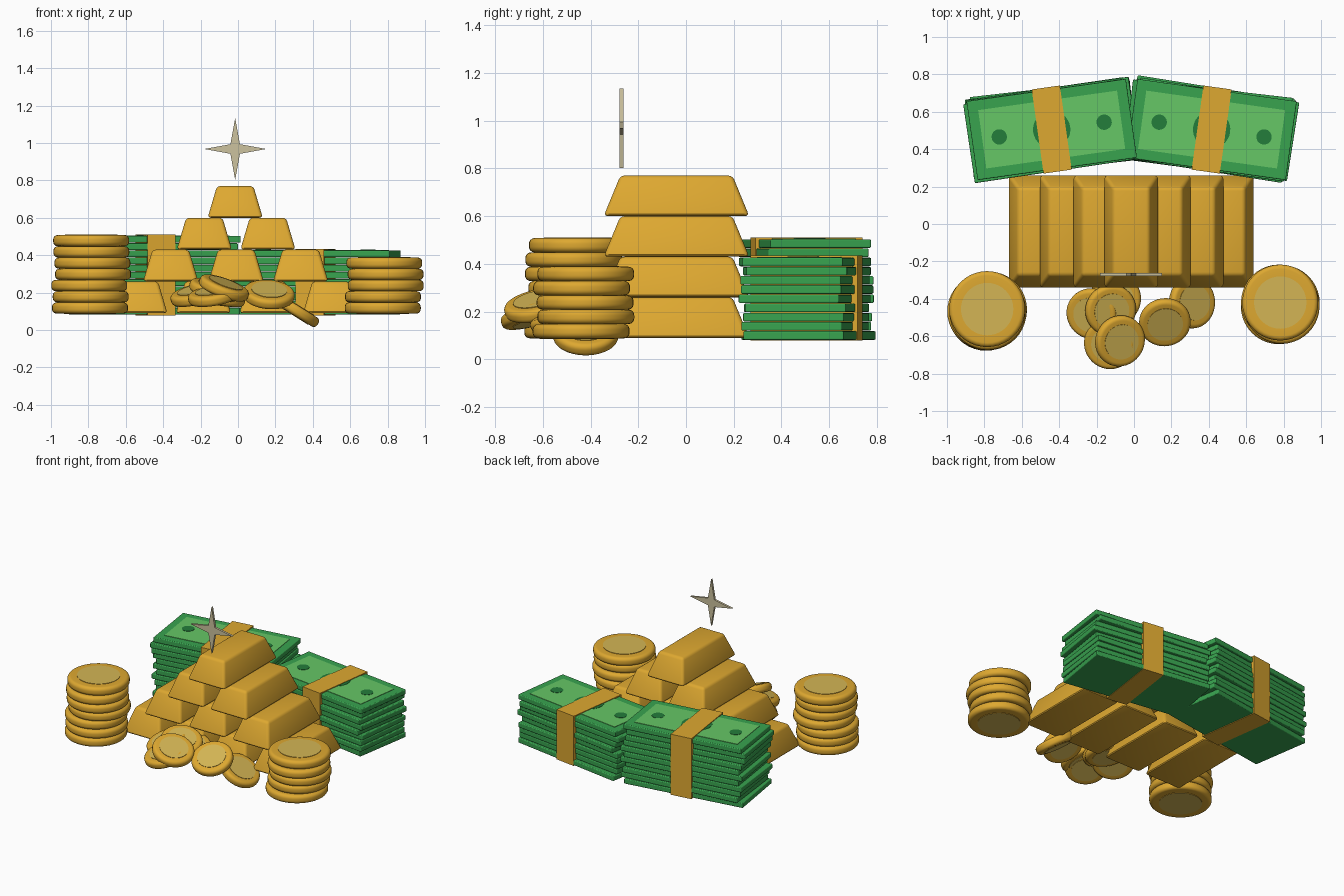
import bpy, bmesh, math, random
from mathutils import Matrix, Vector

if "Cube" in bpy.data.objects:
    bpy.data.objects.remove(bpy.data.objects["Cube"])

random.seed(4)


def material(name, rgb):
    m = bpy.data.materials.new(name)
    m.diffuse_color = (*[((c + 0.055) / 1.055) ** 2.4 for c in rgb], 1)
    m.use_nodes = True
    m.node_tree.nodes["Principled BSDF"].inputs["Base Color"].default_value = m.diffuse_color
    return m


GOLD = material("gold", (0.87, 0.66, 0.19))
PALE_GOLD = material("pale gold", (0.83, 0.71, 0.33))
SPARKLE = material("sparkle cream", (0.80, 0.76, 0.62))
GREEN = material("note green", (0.22, 0.64, 0.31))
LIGHT_GREEN = material("light green", (0.40, 0.78, 0.40))
DARK_GREEN = material("dark green", (0.14, 0.49, 0.23))


def to_mesh(name, bm, *mats):
    bmesh.ops.recalc_face_normals(bm, faces=bm.faces)
    me = bpy.data.meshes.new(name)
    bm.to_mesh(me)
    bm.free()
    for m in mats:
        me.materials.append(m)
    return me


def place(name, me, matrix=Matrix()):
    ob = bpy.data.objects.new(name, me)
    bpy.context.collection.objects.link(ob)
    ob.matrix_world = matrix
    return ob


def smooth(ob, degrees=35):
    bpy.ops.object.select_all(action='DESELECT')
    ob.select_set(True)
    bpy.context.view_layer.objects.active = ob
    bpy.ops.object.shade_smooth_by_angle(angle=math.radians(degrees))


def box_mesh(name, size, mat, bevel=0.0, taper=(1, 1)):
    """Box centred on the origin; the top face may be scaled by taper."""
    bm = bmesh.new()
    bmesh.ops.create_cube(bm, size=1)
    for v in bm.verts:
        t = taper if v.co.z > 0 else (1, 1)
        v.co = Vector((v.co.x * size[0] * t[0], v.co.y * size[1] * t[1], v.co.z * size[2]))
    if bevel:
        bmesh.ops.bevel(bm, geom=bm.edges[:], offset=bevel, segments=3, profile=0.5, affect='EDGES')
    return to_mesh(name, bm, mat)


def disc_mesh(name, radius, depth, mat):
    bm = bmesh.new()
    bmesh.ops.create_cone(bm, cap_ends=True, segments=32, radius1=radius, radius2=radius, depth=depth)
    return to_mesh(name, bm, mat)


def turn(x, y, z, rx=0, ry=0, rz=0):
    r = [Matrix.Rotation(math.radians(a), 4, ax) for a, ax in ((rz, 'Z'), (ry, 'Y'), (rx, 'X'))]
    return Matrix.Translation((x, y, z)) @ r[0] @ r[1] @ r[2]


# Gold bars: tapered ingots stacked as a pyramid of 4, 3, 2 and 1
bar = box_mesh("gold_bar", (0.295, 0.61, 0.17), GOLD, 0.018, (0.66, 0.77))
rows = [(-0.525, -0.185, 0.155, 0.495), (-0.36, -0.01, 0.335), (-0.18, 0.16), (-0.015,)]
for row, xs in enumerate(rows):
    for x in xs:
        smooth(place("gold_bar", bar, turn(x, -0.04, 0.175 + 0.17 * row)))


# Coin: lathed rounded rim with a slightly raised pale face on both sides
def coin_mesh(radius, depth):
    h, r = depth / 2, 0.4 * depth
    prof = [(0, h + 0.003), (radius * 0.69, h + 0.003), (radius * 0.69, h)]
    for i in range(7):
        a = math.pi / 2 * (1 - i / 6)
        prof.append((radius - r + r * math.cos(a), h - r + r * math.sin(a)))
    prof += [(x, -z) for x, z in reversed(prof)]
    bm = bmesh.new()
    vs = [bm.verts.new((x, 0, z)) for x, z in prof]
    es = [bm.edges.new(p) for p in zip(vs, vs[1:])]
    bmesh.ops.spin(bm, geom=vs + es, cent=(0, 0, 0), axis=(0, 0, 1), angle=math.tau, steps=40)
    bmesh.ops.remove_doubles(bm, verts=bm.verts, dist=1e-5)
    for f in bm.faces:
        if abs(f.calc_center_median().z) > h + 0.002:
            f.material_index = 1
    return to_mesh("coin", bm, GOLD, PALE_GOLD)


# Two standing coin stacks with a little sideways drift
coin = coin_mesh(0.203, 0.06)
for cx, cy, count in ((-0.785, -0.465, 7), (0.782, -0.43, 5)):
    for i in range(count):
        last = i == count - 1
        dx = 0 if last else random.uniform(-0.012, 0.012)
        dy = 0.01 if last else random.uniform(-0.012, 0.012)
        smooth(place("stack_coin", coin, turn(cx + dx, cy + dy, 0.118 + 0.06 * i)))

# Loose coins tumbled in front of the bars
small = coin_mesh(0.138, 0.056)
loose = [(0.31, -0.42, 0.105, 0, 32, 0), (0.165, -0.525, 0.19, 26, 5, 0),
         (-0.075, -0.625, 0.225, 12, 20, 0), (-0.13, -0.64, 0.185, 14, -10, 0),
         (-0.225, -0.48, 0.19, 14, -14, 0), (-0.125, -0.46, 0.215, 12, 14, 0),
         (-0.10, -0.40, 0.17, 5, 8, 0)]
for c in loose:
    smooth(place("loose_coin", small, turn(*c)))

# Banknote bundles: jittered sheets, printed top note and a paper band
sheet = box_mesh("note_sheet", (0.86, 0.425, 0.036), GREEN, 0.006)
panel = box_mesh("note_panel", (0.75, 0.315, 0.004), LIGHT_GREEN)
seal = disc_mesh("note_seal", 0.1, 0.004, DARK_GREEN)
dot = disc_mesh("note_dot", 0.041, 0.004, DARK_GREEN)
for cx, angle, count in ((-0.44, 8, 11), (0.415, -8, 9)):
    base = turn(cx, 0.505, 0.082, rz=angle)
    for i in range(count):
        j = 0 if i == count - 1 else 1
        place("note_sheet", sheet, base @ turn(
            j * random.uniform(-0.02, 0.02), j * random.uniform(-0.012, 0.012),
            0.018 + 0.0385 * i, rz=j * random.uniform(-1.8, 1.8)))
    top = 0.0385 * (count - 1) + 0.036
    place("note_panel", panel, base @ turn(0, 0, top + 0.001))
    place("note_seal", seal, base @ turn(0, 0, top + 0.003))
    for s in (-1, 1):
        place("note_dot", dot, base @ turn(s * 0.283, 0, top + 0.003))
    band = box_mesh("paper_band", (0.152, 0.454, top + 0.012), GOLD)
    place("paper_band", band, base @ turn(0, 0, top / 2 + 0.002))

# Four-pointed sparkle above the top bar
bm = bmesh.new()
ring = []
for i in range(8):
    r = 0.166 if i % 2 == 0 else 0.036
    a = math.tau * i / 8
    ring.append(bm.verts.new((r * math.cos(a), -0.008, r * math.sin(a))))
face = bm.faces.new(ring)
ext = bmesh.ops.extrude_face_region(bm, geom=[face])
bmesh.ops.translate(bm, vec=(0, 0.016, 0),
                    verts=[g for g in ext["geom"] if isinstance(g, bmesh.types.BMVert)])
place("sparkle", to_mesh("sparkle", bm, SPARKLE), turn(-0.015, -0.27, 0.968))
